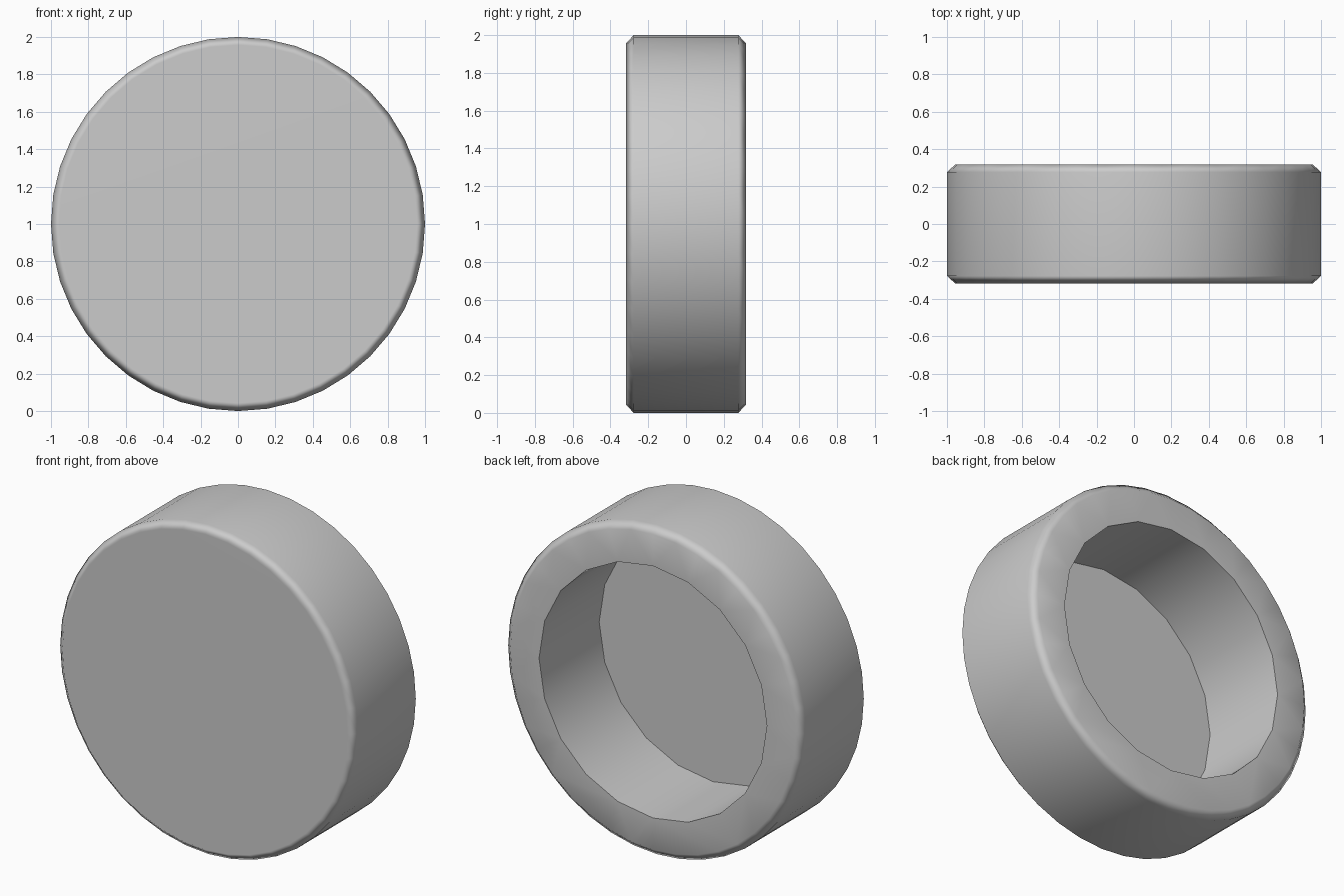
import bpy, bmesh
from math import sin, cos, pi, radians

if "Cube" in bpy.data.objects:
    bpy.data.objects.remove(bpy.data.objects["Cube"])

bm = bmesh.new()


def ring(r, y, n):
    """Closed loop of n vertices around the y axis, first vertex at the top."""
    vs = [bm.verts.new((r * sin(2 * pi * i / n), y, 1 + r * cos(2 * pi * i / n)))
          for i in range(n)]
    edges = [bm.edges.new((vs[i], vs[(i + 1) % n])) for i in range(n)]
    return vs, edges


# Profile from the closed front to the floor of the recess: radius, y, sides
profile = [
    (0.957, -0.317, 40),
    (1.0, -0.277, 40),
    (1.0, 0.277, 40),
    (0.957, 0.317, 40),
    (0.765, 0.317, 20),
    (0.765, -0.26, 20),
]
rings = [ring(*p) for p in profile]

# Outer wall, chamfers, back rim and recess wall
for (_, a), (_, b) in zip(rings, rings[1:]):
    bmesh.ops.bridge_loops(bm, edges=a + b)

# Front disc and recess floor
bm.faces.new(rings[0][0])
bm.faces.new(rings[-1][0])
bmesh.ops.recalc_face_normals(bm, faces=bm.faces[:])

mesh = bpy.data.meshes.new("round_cap")
bm.to_mesh(mesh)
bm.free()
cap = bpy.data.objects.new("round_cap", mesh)
bpy.context.collection.objects.link(cap)

# Soft chamfers, sharp recess edges, flat large faces
bpy.context.view_layer.objects.active = cap
cap.select_set(True)
bpy.ops.object.shade_smooth_by_angle(angle=radians(60))
wn = cap.modifiers.new("weighted_normals", 'WEIGHTED_NORMAL')
wn.keep_sharp = True
